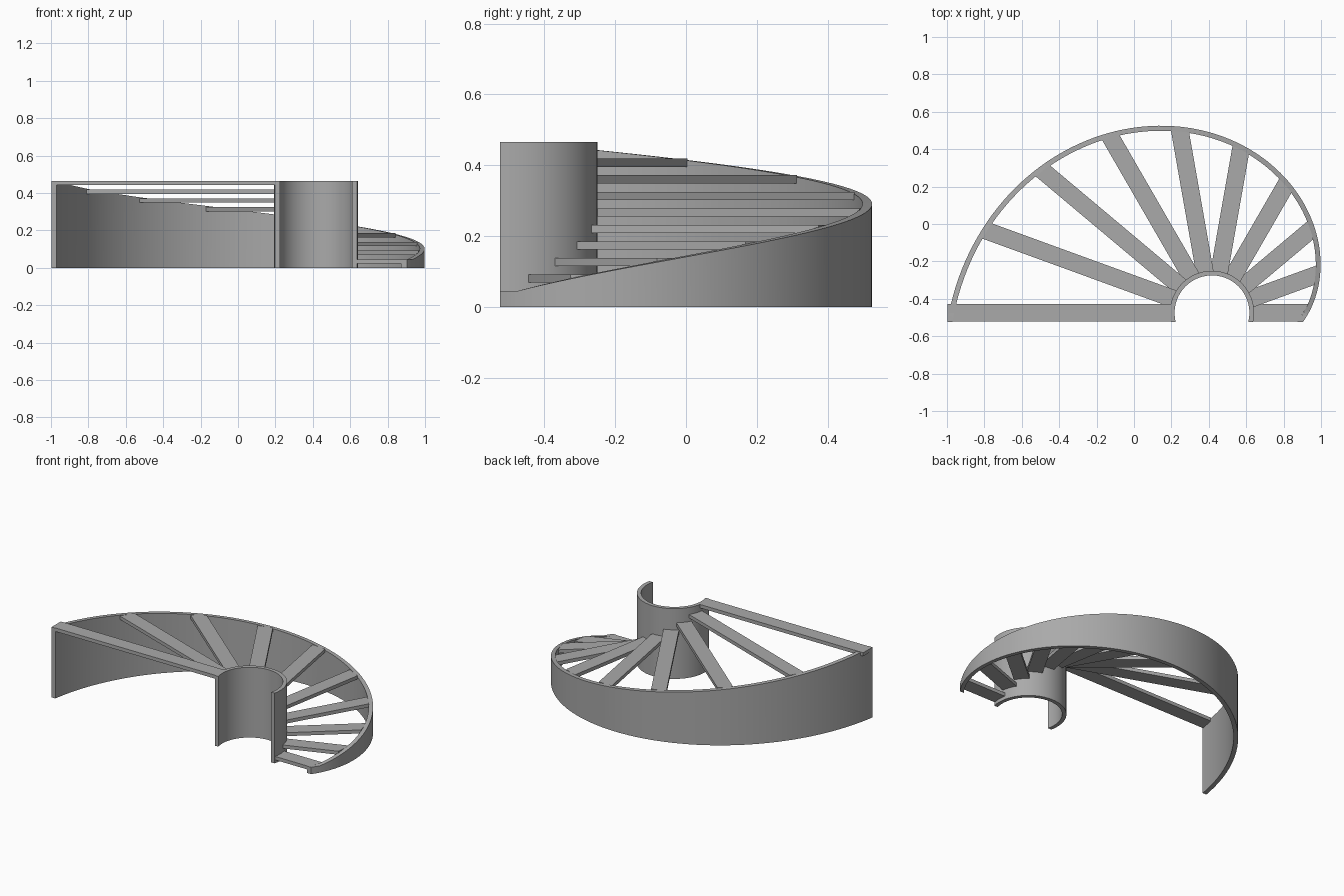
import bpy, bmesh, math
from mathutils import Vector

if "Cube" in bpy.data.objects:
    bpy.data.objects.remove(bpy.data.objects["Cube"])

CX, CY, FRONT = 0.417, -0.475, -0.525   # spiral centre and flat front cut
HUB_OUT, HUB_IN, TOP = 0.225, 0.20, 0.465
WALL, PLANK_W, PLANK_T, STEPS = 0.028, 0.094, 0.023, 10

grey = bpy.data.materials.new("plain grey")
grey.diffuse_color = (0.4, 0.4, 0.4, 1)
grey.use_nodes = True
grey.node_tree.nodes["Principled BSDF"].inputs["Base Color"].default_value = grey.diffuse_color


def wall_radius(deg):
    return 0.517 + 0.00494 * deg


def rise(deg):
    return min(TOP, max(0.045, 0.045 + 0.42 * deg / 180))


def polar(r, deg, z):
    a = math.radians(deg)
    return (CX + r * math.cos(a), CY + r * math.sin(a), z)


def finish(name, bm, smooth=False, cut=False):
    if cut:  # trim flush with the flat front and cap the openings
        geom = bm.verts[:] + bm.edges[:] + bm.faces[:]
        res = bmesh.ops.bisect_plane(bm, geom=geom, plane_co=(0, FRONT, 0),
                                     plane_no=(0, -1, 0), clear_outer=True)
        edges = [e for e in res["geom_cut"] if isinstance(e, bmesh.types.BMEdge)]
        bmesh.ops.holes_fill(bm, edges=edges)
    bmesh.ops.recalc_face_normals(bm, faces=bm.faces[:])
    me = bpy.data.meshes.new(name)
    bm.to_mesh(me)
    bm.free()
    me.materials.append(grey)
    ob = bpy.data.objects.new(name, me)
    bpy.context.collection.objects.link(ob)
    if smooth:
        bpy.ops.object.select_all(action='DESELECT')
        ob.select_set(True)
        bpy.context.view_layer.objects.active = ob
        bpy.ops.object.shade_smooth_by_angle(angle=math.radians(30))
    return ob


def curved_band(name, r_in, r_out, top, start, end, n):
    """Sweep a rectangular section around the centre."""
    bm = bmesh.new()
    rings = []
    for i in range(n + 1):
        d = start + (end - start) * i / n
        rings.append([bm.verts.new(polar(r, d, z)) for r, z in
                      ((r_in(d), 0), (r_out(d), 0), (r_out(d), top(d)), (r_in(d), top(d)))])
    for a, b in zip(rings, rings[1:]):
        for k in range(4):
            bm.faces.new((a[k], a[(k + 1) % 4], b[(k + 1) % 4], b[k]))
    bm.faces.new(rings[0])
    bm.faces.new(rings[-1])
    return finish(name, bm, smooth=True, cut=True)


# Central half-round hub
curved_band("hub", lambda d: HUB_IN, lambda d: HUB_OUT, lambda d: TOP, -20, 200, 66)

# Spiral outer wall whose top climbs with the steps
curved_band("outer_wall", lambda d: wall_radius(d) - WALL, wall_radius, rise, -10, 186, 98)


def reach(deg, side):
    """Length along a plank where its edge meets the inside of the wall."""
    r = 1.0
    for _ in range(12):
        rr = wall_radius(deg + math.degrees(math.atan2(side, r))) - WALL + 0.003
        r = math.sqrt(rr * rr - side * side)
    return r


# Radial step planks, each one higher than the last
for i in range(STEPS):
    deg = 180 * i / (STEPS - 1)
    top = 0.045 + (TOP - 0.045) * i / (STEPS - 1)
    a = math.radians(deg)
    along = Vector((math.cos(a), math.sin(a), 0))
    across = Vector((-math.sin(a), math.cos(a), 0))
    h = PLANK_W / 2
    outline = []
    for s in (-h, h):
        inner = math.sqrt((HUB_OUT - 0.004) ** 2 - s * s)
        outer = CX + 0.998 if i == STEPS - 1 else reach(deg, s)
        ends = (inner, outer) if s < 0 else (outer, inner)
        outline += [Vector((CX, CY, 0)) + along * r + across * s for r in ends]
    bm = bmesh.new()
    base = bm.faces.new([bm.verts.new(p + Vector((0, 0, top - PLANK_T))) for p in outline])
    ext = bmesh.ops.extrude_face_region(bm, geom=[base])
    bmesh.ops.translate(bm, vec=(0, 0, PLANK_T),
                        verts=[v for v in ext["geom"] if isinstance(v, bmesh.types.BMVert)])
    if base.is_valid and len(bm.faces) == 5:
        bm.faces.new([v for v in base.verts])
    finish(f"step_{i + 1}", bm)
